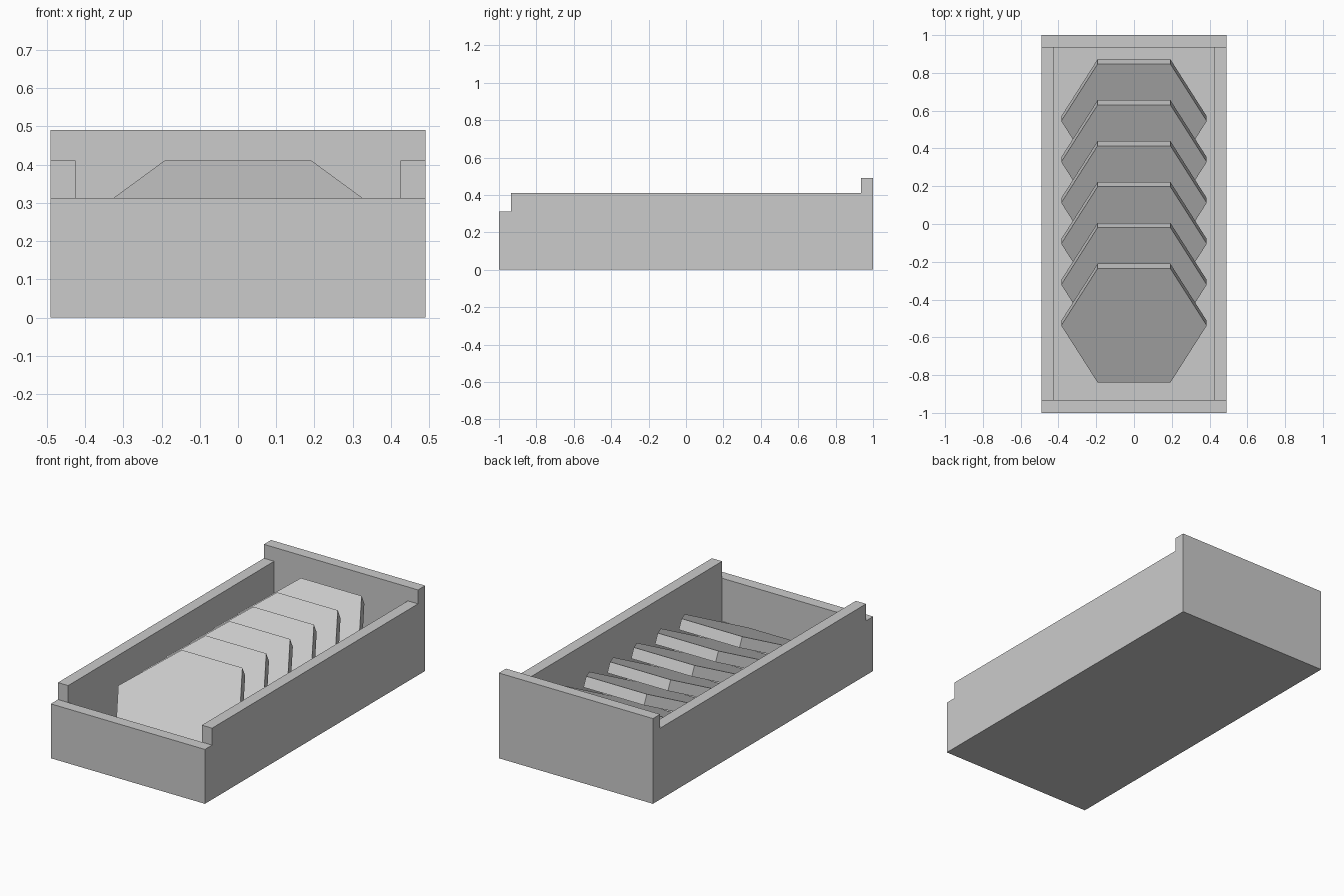
import bpy
import bmesh
from math import cos, sin, pi, radians
from mathutils import Matrix

if "Cube" in bpy.data.objects:
    bpy.data.objects.remove(bpy.data.objects["Cube"])

grey = bpy.data.materials.new("plain grey")
grey.use_nodes = True
grey.diffuse_color = (0.6, 0.6, 0.6, 1)
grey.node_tree.nodes["Principled BSDF"].inputs["Base Color"].default_value = grey.diffuse_color


def prism(name, outline, depth, matrix):
    """Extrude a flat outline by depth along local z, then place it."""
    bm = bmesh.new()
    face = bm.faces.new([bm.verts.new((x, y, 0)) for x, y in outline])
    grown = bmesh.ops.extrude_face_region(bm, geom=[face])["geom"]
    top = [v for v in grown if isinstance(v, bmesh.types.BMVert)]
    bmesh.ops.translate(bm, verts=top, vec=(0, 0, depth))
    bmesh.ops.transform(bm, matrix=matrix, verts=bm.verts)
    bmesh.ops.recalc_face_normals(bm, faces=bm.faces)
    mesh = bpy.data.meshes.new(name)
    bm.to_mesh(mesh)
    bm.free()
    mesh.materials.append(grey)
    obj = bpy.data.objects.new(name, mesh)
    bpy.context.collection.objects.link(obj)
    return obj


HALF_W, IN_W, IN_L, FLOOR = 0.49, 0.425, 0.935, 0.065
FRONT, SIDE, BACK = 0.3125, 0.41, 0.49

# Tray body: stepped side profile extruded across the width
profile = [(-1, 0), (1, 0), (1, BACK), (IN_L, BACK), (IN_L, SIDE),
           (-IN_L, SIDE), (-IN_L, FRONT), (-1, FRONT)]
across = Matrix(((0, 0, 1, -HALF_W), (1, 0, 0, 0), (0, 1, 0, 0), (0, 0, 0, 1)))
tray = prism("tray", profile, 2 * HALF_W, across)

# Cavity hollowing out the tray
cavity = prism("tray_cavity_cutter",
               [(-IN_W, -IN_L), (IN_W, -IN_L), (IN_W, IN_L), (-IN_W, IN_L)],
               1, Matrix.Translation((0, 0, FLOOR)))
cavity.hide_render = True
cavity.hide_viewport = True
cut = tray.modifiers.new("hollow", 'BOOLEAN')
cut.operation = 'DIFFERENCE'
cut.solver = 'EXACT'
cut.object = cavity

# Row of hexagonal tiles leaning back inside the tray
RADIUS, THICK, COUNT, STEP = 0.385, 0.06, 6, 0.2165
tilt = radians(25)
hexagon = [(RADIUS * cos(i * pi / 3), RADIUS * sin(i * pi / 3)) for i in range(6)]
for i in range(COUNT):
    place = Matrix.Translation((0, -0.5375 + i * STEP, 0.269)) @ Matrix.Rotation(tilt, 4, 'X')
    prism(f"hexagon_tile_{i + 1}", hexagon, -THICK, place)
